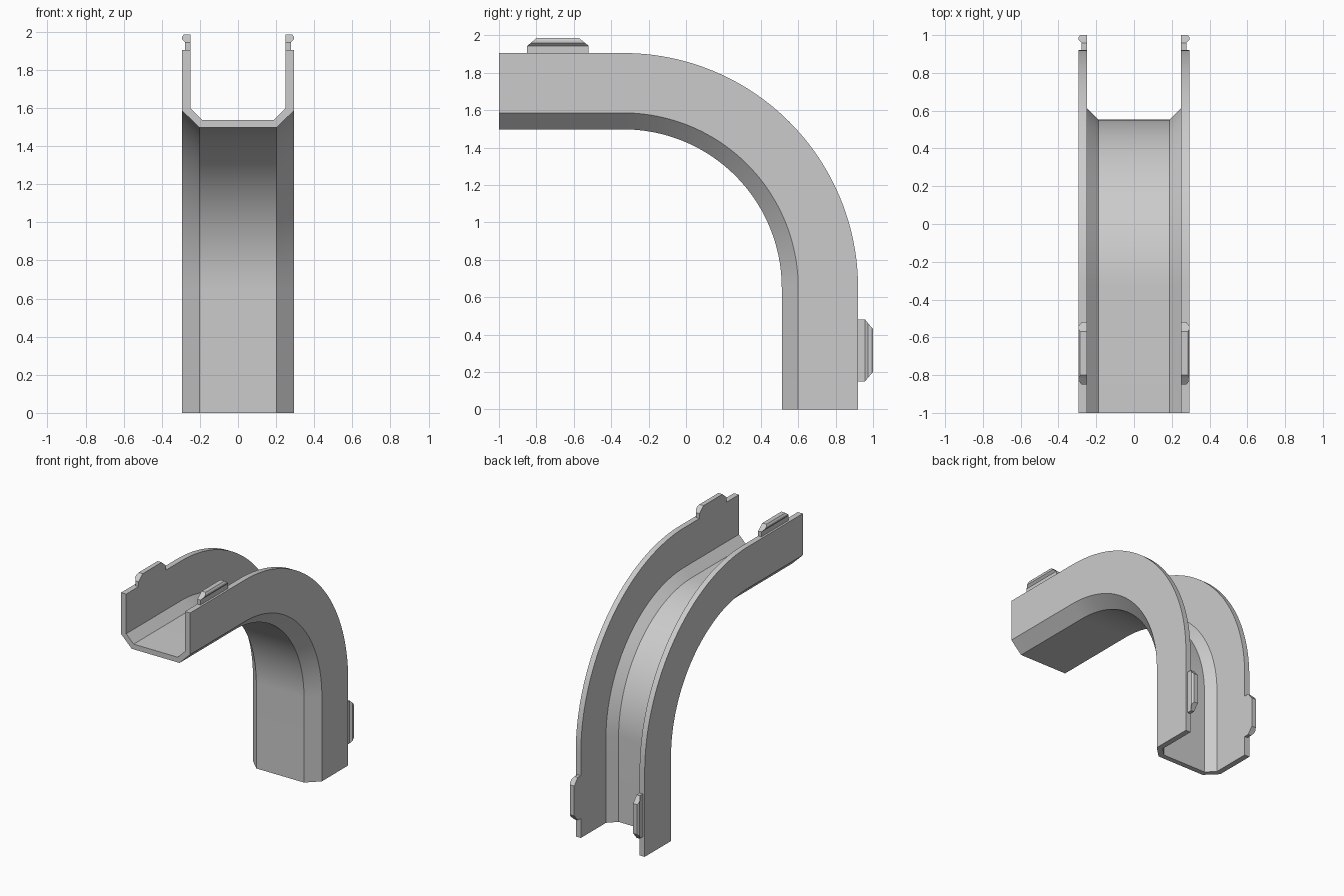
import bpy
import bmesh
from math import sin, cos, pi, radians

old = bpy.data.objects.get("Cube")
if old:
    bpy.data.objects.remove(old, do_unlink=True)

# Single plain grey material
grey = bpy.data.materials.new("light_grey")
grey.use_nodes = True
colour = (0.6, 0.6, 0.6, 1)
grey.diffuse_color = colour
grey.node_tree.nodes["Principled BSDF"].inputs["Base Color"].default_value = colour

WIDTH = 0.293             # half width of the channel
INNER = 0.25              # half width between the walls
RADIUS = 1.255            # bend radius at the open rim
RIM_Y, RIM_Z = 0.92, 1.905
CY, CZ = RIM_Y - RADIUS, RIM_Z - RADIUS
STEPS = 48


def skin(name, rings):
    """Join equal closed rings of points into a capped solid."""
    bm = bmesh.new()
    loops = [[bm.verts.new(p) for p in ring] for ring in rings]
    n = len(loops[0])
    for a, b in zip(loops, loops[1:]):
        for i in range(n):
            j = (i + 1) % n
            bm.faces.new((a[i], a[j], b[j], b[i]))
    bm.faces.new(loops[0])
    bm.faces.new(loops[-1])
    bmesh.ops.recalc_face_normals(bm, faces=bm.faces)
    mesh = bpy.data.meshes.new(name)
    bm.to_mesh(mesh)
    bm.free()
    mesh.materials.append(grey)
    obj = bpy.data.objects.new(name, mesh)
    bpy.context.collection.objects.link(obj)
    return obj


# Channel: half section as (x, distance from bend centre), mirrored
outside = [(WIDTH, RADIUS), (WIDTH, 0.935), (0.203, 0.847)]
inside = [(0.187, 0.887), (INNER, 0.95), (INNER, RADIUS)]


def mirrored(points):
    return [(-x, r) for x, r in reversed(points)]


section = outside + mirrored(outside) + mirrored(inside) + inside


def ring(angle, dy=0, dz=0):
    return [(x, CY + r * cos(angle) + dy, CZ + r * sin(angle) + dz)
            for x, r in section]


rings = [ring(0, dz=-CZ)]
rings += [ring(pi / 2 * i / STEPS) for i in range(STEPS + 1)]
rings.append(ring(pi / 2, dy=-1 - CY))
channel = skin("curved_channel", rings)

bpy.ops.object.select_all(action="DESELECT")
channel.select_set(True)
bpy.context.view_layer.objects.active = channel
bpy.ops.object.shade_smooth_by_angle(angle=radians(25))

# Snap clips: (height above rim, outer x, end taper) for each level
levels = [(0, 0.277, 0), (0.038, 0.277, 0), (0.054, WIDTH, 0.02),
          (0.068, WIDTH, 0.037), (0.08, 0.285, 0.05)]
START, END = 0.15, 0.48


def clip(name, side, upper):
    def place(x, along, h):
        if upper:
            return (side * x, along - 1, RIM_Z + h)
        return (side * x, RIM_Y + h, along)

    stack = []
    for h, x, taper in levels:
        a, b = START + taper, END - taper
        corners = [(INNER, a), (x, a), (x, b), (INNER, b)]
        stack.append([place(cx, along, h) for cx, along in corners])
    skin(name, stack)


for side, label in ((1, "left"), (-1, "right")):
    clip("upper_clip_" + label, side, True)
    clip("lower_clip_" + label, side, False)
